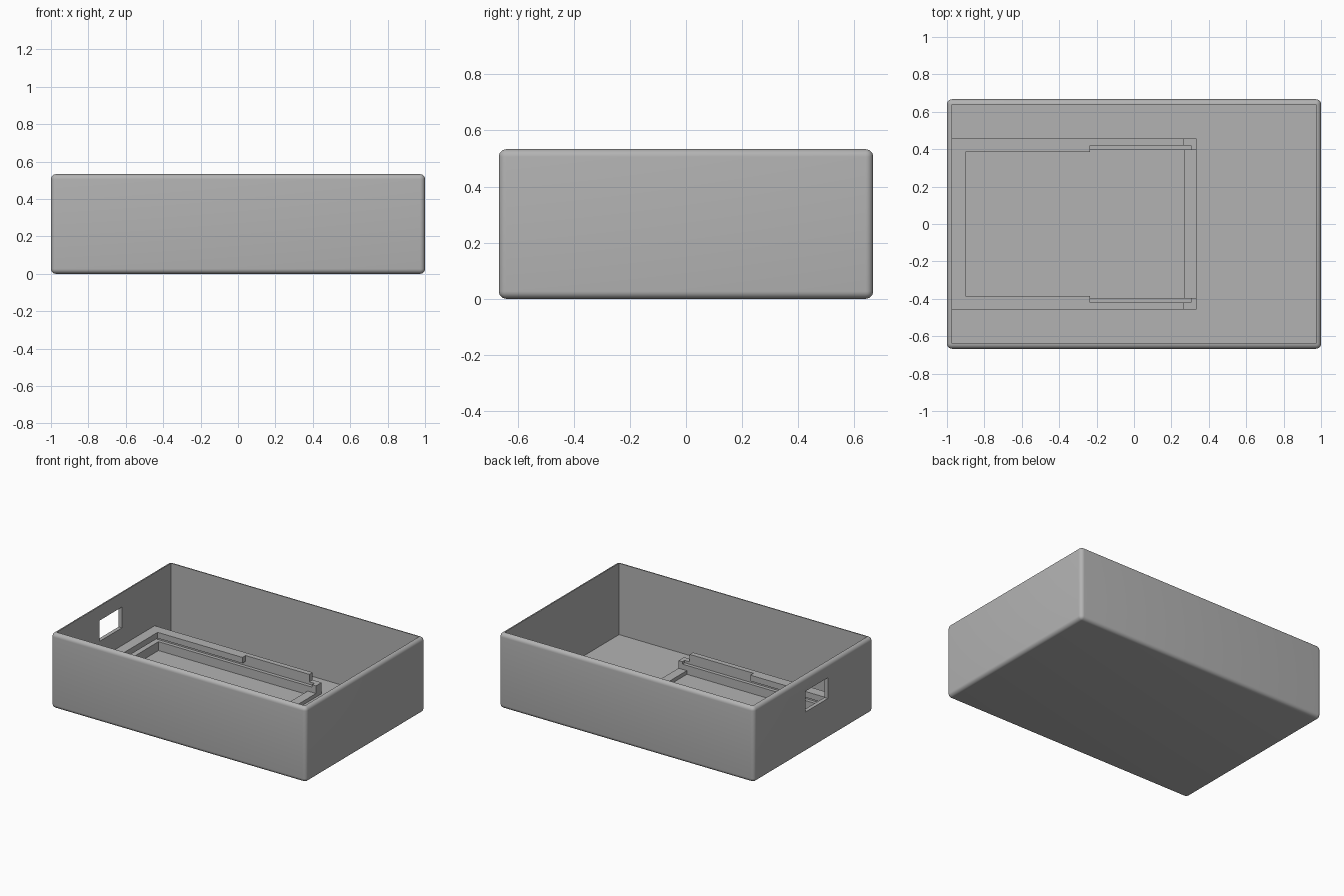
import bpy
import bmesh
from mathutils import Vector

old = bpy.data.objects.get("Cube")
if old:
    bpy.data.objects.remove(old, do_unlink=True)

grey = bpy.data.materials.new("plain_grey")
grey.use_nodes = True
colour = (0.45, 0.45, 0.45, 1)
grey.diffuse_color = colour
grey.node_tree.nodes["Principled BSDF"].inputs["Base Color"].default_value = colour

L, W, H = 1.0, 0.667, 0.533   # half length, half width, full height
T = 0.027                     # wall thickness and fillet radius


def box(name, x, y, z, fillet=False):
    """Box from ranges; fillet rounds every edge except the top rim."""
    bm = bmesh.new()
    bmesh.ops.create_cube(bm, size=1)
    for v in bm.verts:
        v.co = Vector([r[0] if c < 0 else r[1] for r, c in zip((x, y, z), v.co)])
    if fillet:
        edges = [e for e in bm.edges if min(v.co.z for v in e.verts) < z[1]]
        bmesh.ops.bevel(bm, geom=edges, offset=T, segments=6, profile=0.5, affect='EDGES')
    mesh = bpy.data.meshes.new(name)
    bm.to_mesh(mesh)
    bm.free()
    mesh.materials.append(grey)
    obj = bpy.data.objects.new(name, mesh)
    bpy.context.collection.objects.link(obj)
    return obj


def cut(obj, x, y, z):
    """Subtract a box from an object."""
    cutter = box("cutter", x, y, z)
    cutter.hide_render = True
    mod = obj.modifiers.new("cut", 'BOOLEAN')
    mod.operation = 'DIFFERENCE'
    mod.solver = 'EXACT'
    mod.object = cutter
    bpy.ops.object.select_all(action='DESELECT')
    bpy.context.view_layer.objects.active = obj
    obj.select_set(True)
    bpy.ops.object.modifier_apply(modifier=mod.name)
    bpy.data.objects.remove(cutter, do_unlink=True)


def both(v):
    return (-v, v)


# Open tray with rounded outside edges and sharp inside corners
tray = box("tray", both(L), both(W), (0, H), fillet=True)
cut(tray, both(L - T), both(W - T), (T, 1))
# Socket window in the right-hand end wall
cut(tray, (-1.2, -0.9), (-0.16, 0.09), (0.285, 0.432))
bpy.ops.object.shade_smooth_by_angle(angle=0.6)

# Board holder: a block with its pocket, slot and cutaways removed
holder = box("board_holder", (0.01 - L, 0.335), both(0.457), (0.015, 0.16))
cut(holder, (-0.9, 0.27), both(0.395), (-0.1, 0.1))       # lower pocket
cut(holder, (-0.9, 0.5), both(0.385), (0.053, 0.3))       # opening above the cross bar
cut(holder, (-0.935, 0.305), both(0.42), (0.09, 0.118))   # board slot
cut(holder, (-0.235, 0.305), both(0.42), (0.09, 0.3))     # lip cutaway
cut(holder, (-0.235, 0.5), both(0.395), (0.053, 0.3))     # clearance between the rails
cut(holder, (0.265, 0.5), both(0.6), (0.107, 0.3))        # lowered rail ends
